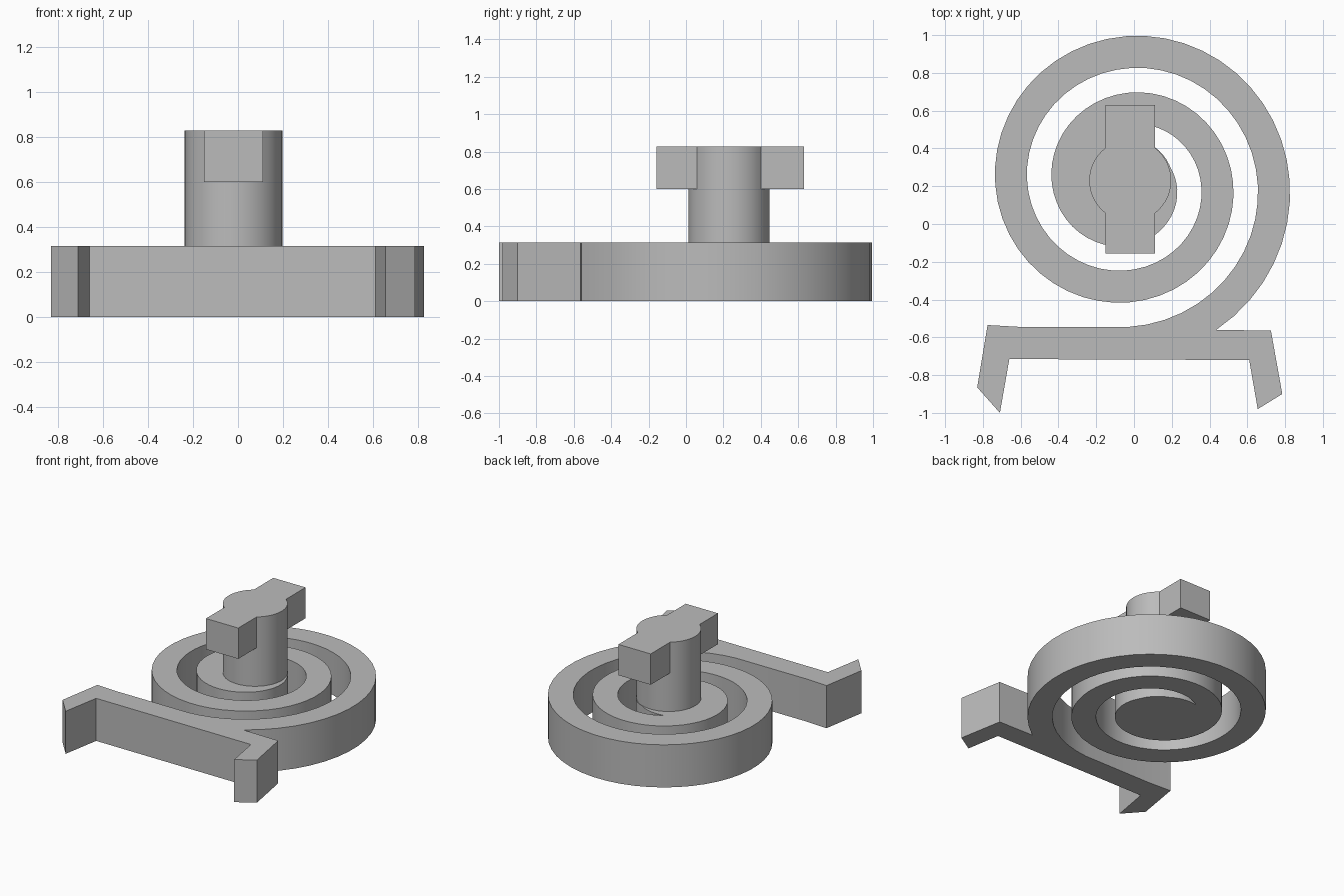
import bpy, bmesh
from math import radians, cos, sin, acos, pi

cube = bpy.data.objects.get("Cube")
if cube:
    bpy.data.objects.remove(cube)

grey = bpy.data.materials.new("plain_grey")
grey.use_nodes = True
colour = (0.5, 0.5, 0.5, 1)
grey.diffuse_color = colour
grey.node_tree.nodes["Principled BSDF"].inputs["Base Color"].default_value = colour


def prism(name, outline, z0, z1):
    """Extrude a closed outline from z0 up to z1."""
    bm = bmesh.new()
    base = bm.faces.new([bm.verts.new((x, y, z0)) for x, y in outline])
    extruded = bmesh.ops.extrude_face_region(bm, geom=[base], use_keep_orig=True)
    for v in extruded["geom"]:
        if isinstance(v, bmesh.types.BMVert):
            v.co.z = z1
    bmesh.ops.recalc_face_normals(bm, faces=bm.faces)
    mesh = bpy.data.meshes.new(name)
    bm.to_mesh(mesh)
    bm.free()
    mesh.materials.append(grey)
    obj = bpy.data.objects.new(name, mesh)
    bpy.context.collection.objects.link(obj)
    bpy.ops.object.select_all(action="DESELECT")
    obj.select_set(True)
    bpy.context.view_layer.objects.active = obj
    bpy.ops.object.shade_smooth_by_angle(angle=radians(30))
    return obj


def polar(cx, cy, r, deg):
    return cx + r * cos(radians(deg)), cy + r * sin(radians(deg))


def sweep(start, end, steps):
    return [start + (end - start) * i / steps for i in range(steps + 1)]


# Flat spiral spring: both walls lose one pitch of radius per turn
CX, CY, PITCH, INNER, OUTER = -0.03, 0.215, 0.3, 0.685, 0.855
TIP = 475


def spiral(radius, deg):
    return polar(CX, CY, radius - PITCH * deg / 360, deg)


outer_wall = [spiral(OUTER, a) for a in sweep(-59, 735, 106)]
hub_edge = [polar(CX, CY, 0.238, a) for a in sweep(25, 70, 6)]
hub_taper = [polar(CX, CY, 0.238 + 0.04 * i / 4, 70 + 9 * i) for i in range(1, 5)]
inner_wall = [spiral(INNER, a) for a in sweep(TIP, -90, 76)]

# Bracket with two splayed feet, joined to the outer end of the spring
bracket = [(-0.6, -0.545), (-0.775, -0.535), (-0.83, -0.865), (-0.71, -1.0),
           (-0.66, -0.715), (0.61, -0.72), (0.655, -0.98), (0.785, -0.9),
           (0.725, -0.565), (0.44, -0.56)]
prism("spiral_spring_and_bracket",
      outer_wall + hub_edge + hub_taper + inner_wall + bracket, 0, 0.315)

# Round post rising from the hub
PX, PY, PR = -0.02, 0.23, 0.217
prism("post", [polar(PX, PY, PR, a) for a in sweep(0, 352.5, 47)], 0.3, 0.6)

# Key head: the post's circle merged with a crossing bar
HALF_W, Y_BACK, Y_FRONT = 0.132, 0.63, -0.157
edge = math_edge = acos(HALF_W / PR) * 180 / pi
head = [polar(PX, PY, PR, a) for a in sweep(-edge, edge, 14)]
head += [(PX + HALF_W, Y_BACK), (PX - HALF_W, Y_BACK)]
head += [polar(PX, PY, PR, a) for a in sweep(180 - edge, 180 + edge, 14)]
head += [(PX - HALF_W, Y_FRONT), (PX + HALF_W, Y_FRONT)]
prism("key_head", head, 0.6, 0.828)
